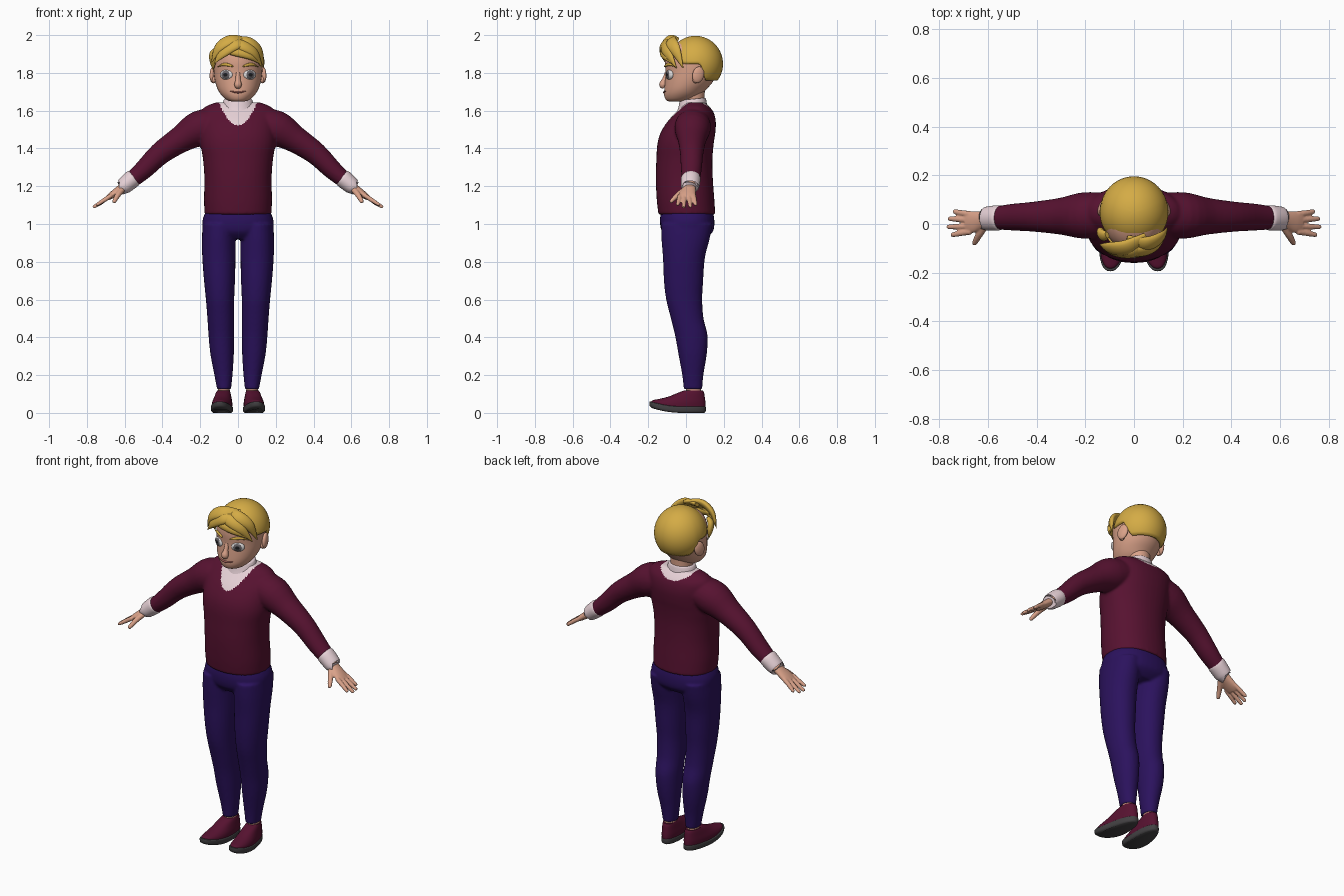
import bpy, bmesh, math
from mathutils import Vector, Matrix

if "Cube" in bpy.data.objects:
    bpy.data.objects.remove(bpy.data.objects["Cube"])

def mat(name, rgb):
    m = bpy.data.materials.new(name)
    m.diffuse_color = (*rgb, 1)
    m.use_nodes = True
    m.node_tree.nodes["Principled BSDF"].inputs["Base Color"].default_value = m.diffuse_color
    return m

SKIN = mat("skin", (0.70, 0.36, 0.25))
HAIR = mat("golden hair", (0.66, 0.41, 0.06))
KNIT = mat("burgundy", (0.095, 0.006, 0.030))
DENIM = mat("dark blue", (0.024, 0.006, 0.110))
SHIRT = mat("pale pink", (0.85, 0.68, 0.72))
SOLE = mat("dark grey", (0.055, 0.052, 0.055))
WHITE = mat("eye white", (0.72, 0.70, 0.70))
IRIS = mat("grey iris", (0.13, 0.12, 0.13))
BLACK = mat("pupil", (0.012, 0.012, 0.014))
LIPS = mat("lips", (0.42, 0.13, 0.11))
HEAD_C = Vector((0, 0.04, 1.84))

def finish(bm, name, mats):
    bmesh.ops.recalc_face_normals(bm, faces=bm.faces)
    me = bpy.data.meshes.new(name)
    bm.to_mesh(me)
    bm.free()
    ob = bpy.data.objects.new(name, me)
    bpy.context.collection.objects.link(ob)
    for m in mats:
        me.materials.append(m)
    return ob

def catmull(secs, steps):
    p = [secs[0]] + list(secs) + [secs[-1]]
    out = []
    for i in range(1, len(p) - 2):
        for k in range(steps):
            t = k / steps
            out.append([0.5 * (2*b + (c - a)*t + (2*a - 5*b + 4*c - d)*t*t + (3*b - a - 3*c + d)*t**3)
                        for a, b, c, d in zip(p[i-1], p[i], p[i+1], p[i+2])])
    return out + [list(secs[-1])]

def loft(bm, secs, s=1, side=None, n=2.0, seg=28, steps=4):
    """Skin elliptical sections (x, y, z, ra, rb). side None = level rings,
    otherwise side(p) gives the direction of ra. s=-1 mirrors in x."""
    secs = catmull(secs, steps)
    pts = [Vector(q[:3]) for q in secs]
    rings = []
    for i, q in enumerate(secs):
        if side is None:
            a, b = Vector((1, 0, 0)), Vector((0, 1, 0))
        else:
            t = (pts[min(i+1, len(pts)-1)] - pts[max(i-1, 0)]).normalized()
            a = side(pts[i])
            a = (a - t * a.dot(t)).normalized()
            b = t.cross(a)
        ring = []
        for k in range(seg):
            w = 2 * math.pi * k / seg
            c, d = math.cos(w), math.sin(w)
            c = math.copysign(abs(c) ** (2/n), c)
            d = math.copysign(abs(d) ** (2/n), d)
            v = pts[i] + a * max(q[3], .001) * c + b * max(q[4], .001) * d
            ring.append(bm.verts.new((v.x * s, v.y, v.z)))
        rings.append(ring)
    for r0, r1 in zip(rings, rings[1:]):
        for k in range(seg):
            bm.faces.new((r0[k], r0[(k+1) % seg], r1[(k+1) % seg], r1[k]))
    bm.faces.new(rings[0])
    bm.faces.new(rings[-1])

def stack(rows, cx=0):
    """Rows (z, front y, back y, half width) to loft sections."""
    return [(cx, (f + b) / 2, z, w, (b - f) / 2) for z, f, b, w in rows]

def along_y(p):
    return Vector((0, 1, 0))

def along_x(p):
    return Vector((1, 0, 0))

def outward(p):
    return (p - HEAD_C).normalized()

def fuse(ob, voxel, rounds):
    """Merge overlapping pieces to one smooth skin."""
    mats = list(ob.data.materials)
    r = ob.modifiers.new("merge", 'REMESH')
    r.mode, r.voxel_size = 'VOXEL', voxel
    sm = ob.modifiers.new("soften", 'SMOOTH')
    sm.factor, sm.iterations = 0.5, rounds
    dg = bpy.context.evaluated_depsgraph_get()
    me = bpy.data.meshes.new_from_object(ob.evaluated_get(dg))
    ob.modifiers.clear()
    ob.data = me
    me.materials.clear()
    for m in mats:
        me.materials.append(m)

def ball(name, loc, rad, m, rot=(0, 0, 0), seg=24):
    bm = bmesh.new()
    bmesh.ops.create_uvsphere(bm, u_segments=seg, v_segments=seg // 2 + 2, radius=1)
    ob = finish(bm, name, [m])
    ob.location, ob.scale, ob.rotation_euler = loc, rad, rot
    return ob

# sweater: torso and sleeves, with the shirt showing in the neckline
bm = bmesh.new()
loft(bm, stack([(1.05, -.146, .155, .177), (1.13, -.155, .15, .18), (1.24, -.16, .142, .178),
                (1.34, -.157, .14, .185), (1.42, -.152, .146, .198), (1.48, -.136, .155, .20),
                (1.54, -.10, .158, .20), (1.59, -.055, .147, .195), (1.62, -.025, .125, .175),
                (1.643, .0, .10, .12)]), n=2.2, seg=40)
for s in (1, -1):
    loft(bm, [(.08, .04, 1.54, .085, .075), (.2, .035, 1.508, .096, .094), (.3, .032, 1.45, .076, .072),
              (.41, .03, 1.375, .062, .060), (.5, .028, 1.287, .055, .051),
              (.575, .025, 1.222, .046, .041)], s, along_y)
sweater = finish(bm, "sweater", [KNIT, SHIRT])
fuse(sweater, .008, 5)
for f in sweater.data.polygons:
    x, y, z = f.center
    neck = z > 1.523 + 12*x*x if y < .05 else z > 1.597 + 4*x*x
    f.material_index = int(neck and abs(x) < .1)

# trousers: hips and two legs
bm = bmesh.new()
loft(bm, stack([(.92, -.09, .10, .12), (.96, -.128, .143, .18), (1.02, -.138, .15, .188),
                (1.075, -.13, .14, .165)]), n=2.3, seg=40)
leg = [(.125, -.012, .086, .037, .074), (.2, -.02, .092, .048, .077), (.31, -.04, .11, .062, .084),
       (.41, -.058, .114, .068, .088), (.5, -.08, .093, .071, .091), (.6, -.105, .086, .075, .095),
       (.7, -.117, .091, .082, .098), (.82, -.122, .10, .088, .101), (.92, -.13, .125, .089, .102),
       (1.0, -.132, .14, .087, .10)]
for s in (1, -1):
    loft(bm, [(cx, (f+b)/2, z, w, (b-f)/2) for z, f, b, w, cx in leg], s, n=2.1)
fuse(finish(bm, "trousers", [DENIM]), .008, 3)

# neck and shirt collar
bm = bmesh.new()
loft(bm, stack([(1.58, -.02, .10, .062), (1.64, -.02, .098, .06), (1.72, -.03, .10, .065)]))
finish(bm, "neck", [SKIN])
bm = bmesh.new()
loft(bm, stack([(1.585, -.055, .115, .098), (1.62, -.042, .112, .088), (1.655, -.033, .106, .076),
                (1.662, -.028, .102, .07)]), seg=32)
for v in bm.verts:                      # collar rises at the back
    v.co.z += .1 * (v.co.y - .04)
finish(bm, "shirt_collar", [SHIRT])

# head
bm = bmesh.new()
loft(bm, stack([(1.648, -.085, -.01, .028), (1.656, -.105, .03, .058), (1.68, -.115, .075, .086),
                (1.71, -.115, .105, .106), (1.75, -.112, .14, .12), (1.80, -.108, .165, .128),
                (1.86, -.111, .172, .129), (1.91, -.10, .16, .117), (1.95, -.065, .135, .09),
                (1.98, -.01, .08, .04)]), seg=40)
finish(bm, "head", [SKIN])
bm = bmesh.new()
loft(bm, [(0, -.100, 1.80, .012, .012), (0, -.112, 1.765, .013, .014), (0, -.122, 1.737, .02, .02),
          (0, -.115, 1.722, .012, .01)], side=along_x)
finish(bm, "nose", [SKIN])
bm = bmesh.new()
loft(bm, [(x, -.011 - .106*math.sqrt(1 - (x/.1)**2), 1.697 + 4*x*x, .006, r) for x, r in
          ((-.042, .001), (-.02, .004), (0, .005), (.02, .004), (.042, .001))], side=along_y, seg=12)
finish(bm, "mouth", [LIPS])

for s, tag in ((1, "left"), (-1, "right")):
    # ear with its inner fold
    ball(tag + "_ear", (s*.133, .065, 1.79), (.015, .032, .044), SKIN, (-.25, 0, s*.3))
    ball(tag + "_ear_lobe", (s*.128, .052, 1.765), (.014, .018, .02), SKIN)
    # eye: iris and pupil set by distance from the eye's axis
    eye = ball(tag + "_eye", (s*.06, -.086, 1.79), (.037, .018, .027), WHITE, (math.pi/2, 0, s*.42), 32)
    eye.scale = (.037, .027, .018)
    eye.data.materials.append(IRIS)
    eye.data.materials.append(BLACK)
    for f in eye.data.polygons:
        c = f.center
        d = math.hypot(c.x * .037, c.y * .027)
        if c.z > 0:
            f.material_index = 2 if d < .010 else 1 if d < .0225 else 0
    # eyebrow
    bm = bmesh.new()
    loft(bm, [(x, .027 - .141*math.sqrt(1 - (x/.13)**2), z, .006, r) for x, z, r in
              ((.026, 1.834, .003), (.05, 1.842, .008), (.08, 1.844, .007), (.105, 1.832, .001))],
         s, outward, seg=12)
    finish(bm, tag + "_eyebrow", [HAIR])
    # shirt cuff
    bm = bmesh.new()
    loft(bm, [(.548, .025, 1.248, .047, .042), (.56, .025, 1.238, .052, .048),
              (.605, .022, 1.200, .049, .043), (.609, .022, 1.197, .043, .036)], s, along_y)
    finish(bm, tag + "_cuff", [SHIRT])
    # hand: palm, four fingers, thumb
    bm = bmesh.new()
    loft(bm, [(.585, .022, 1.215, .03, .025), (.62, .018, 1.188, .034, .022),
              (.665, .008, 1.155, .045, .018), (.69, .005, 1.137, .041, .013)], s, along_y)
    for y0, x1, y1, z1 in ((.041, .742, .05, 1.10), (.016, .762, .022, 1.09),
                           (-.009, .766, -.012, 1.088), (-.032, .75, -.044, 1.10)):
        loft(bm, [(.67, y0, 1.152, .012, .012), (.7, y0*.7 + y1*.3, 1.132, .0125, .012),
                  (x1 - .006, y1, z1 + .004, .010, .009), (x1, y1, z1, .005, .005)], s, along_y, seg=14)
    loft(bm, [(.61, -.002, 1.185, .016, .016), (.635, -.042, 1.155, .015, .014),
              (.655, -.078, 1.12, .011, .010), (.658, -.084, 1.114, .005, .005)], s, along_x, seg=14)
    fuse(finish(bm, tag + "_hand", [SKIN]), .0045, 2)

    # ankle, shoe upper and sole; the toe lifts and turns out
    bm = bmesh.new()
    loft(bm, stack([(.06, .0, .085, .034), (.11, .0, .08, .032), (.15, .0, .075, .03)], .075), s)
    finish(bm, tag + "_ankle", [SKIN])
    shapes = (("_shoe", KNIT, [(.02, -.183, .102, .052), (.04, -.180, .104, .053), (.058, -.145, .103, .052),
                               (.08, -.095, .10, .047), (.105, -.045, .096, .041), (.118, -.012, .09, .036)]),
              ("_sole", SOLE, [(.0, -.178, .096, .049), (.008, -.192, .104, .056), (.028, -.194, .106, .057),
                               (.033, -.188, .103, .054)]))
    for part, m, rows in shapes:
        bm = bmesh.new()
        loft(bm, stack(rows), n=2.3, seg=36)
        for v in bm.verts:
            k = max(0, -v.co.y - .03) / .165
            v.co.z += .026 * k * k + .004 * (v.co.y < 0) * k
            v.co.x *= 1 - .9 * max(0, v.co.y + .05)
            v.co.x = s * (v.co.x + .080 - .09 * v.co.y)
        finish(bm, tag + part, [m])

# hair cap: dome whose edge drops behind the ears
bm = bmesh.new()
N, R = 64, 16
def edge_z(y):
    def ramp(a, b):
        t = min(1, max(0, (y - a) / (b - a)))
        return t * t * (3 - 2 * t)
    return 1.915 - .065 * ramp(-.07, -.01) - .09 * ramp(.07, .12)
rows = []
for j in range(R):
    row = []
    for i in range(N):
        t = 2 * math.pi * i / N
        e0 = math.asin((edge_z(.05 + .145 * math.sin(t)) - 1.85) / .15)
        e = e0 + (math.pi / 2 - e0) * j / R
        row.append(bm.verts.new((.141 * math.cos(e) * math.cos(t), .05 + .146 * math.cos(e) * math.sin(t),
                                 1.848 + .148 * math.sin(e))))
    rows.append(row)
top = bm.verts.new((0, .05, 1.996))
for j in range(R):
    for i in range(N):
        k = (i + 1) % N
        if j < R - 1:
            bm.faces.new((rows[j][i], rows[j][k], rows[j+1][k], rows[j+1][i]))
        else:
            bm.faces.new((rows[j][i], rows[j][k], top))
cap = finish(bm, "hair_cap", [HAIR])
sol = cap.modifiers.new("thickness", 'SOLIDIFY')
sol.thickness, sol.offset = .022, -1

# swept fringe locks: width, then four path points
locks = [
    (.036, (.05, -.05, 1.975), (-.03, -.095, 1.975), (-.10, -.10, 1.935), (-.14, -.085, 1.855)),
    (.032, (.05, -.08, 1.955), (-.01, -.115, 1.95), (-.08, -.115, 1.905), (-.125, -.105, 1.85)),
    (.032, (-.05, -.095, 1.96), (.02, -.11, 1.945), (.085, -.095, 1.905), (.130, -.05, 1.825)),
    (.026, (-.09, -.10, 1.925), (-.02, -.118, 1.915), (.06, -.11, 1.892), (.115, -.075, 1.85)),
    (.034, (-.03, -.06, 1.975), (.05, -.08, 1.965), (.11, -.055, 1.92), (.137, -.015, 1.825)),
    (.028, (-.11, -.045, 1.93), (-.13, -.045, 1.90), (-.133, -.035, 1.86), (-.131, -.025, 1.815)),
]
for i, (w, *path) in enumerate(locks):
    bm = bmesh.new()
    loft(bm, [(*p, .018 * k, w * k) for p, k in zip(path, (.5, 1, .85, .06))], side=outward, seg=16, steps=8)
    finish(bm, "fringe_lock_%d" % (i + 1), [HAIR])

# shading
for ob in bpy.context.scene.objects:
    ob.select_set(True)
    bpy.context.view_layer.objects.active = ob
bpy.ops.object.shade_smooth_by_angle(angle=math.radians(50))
